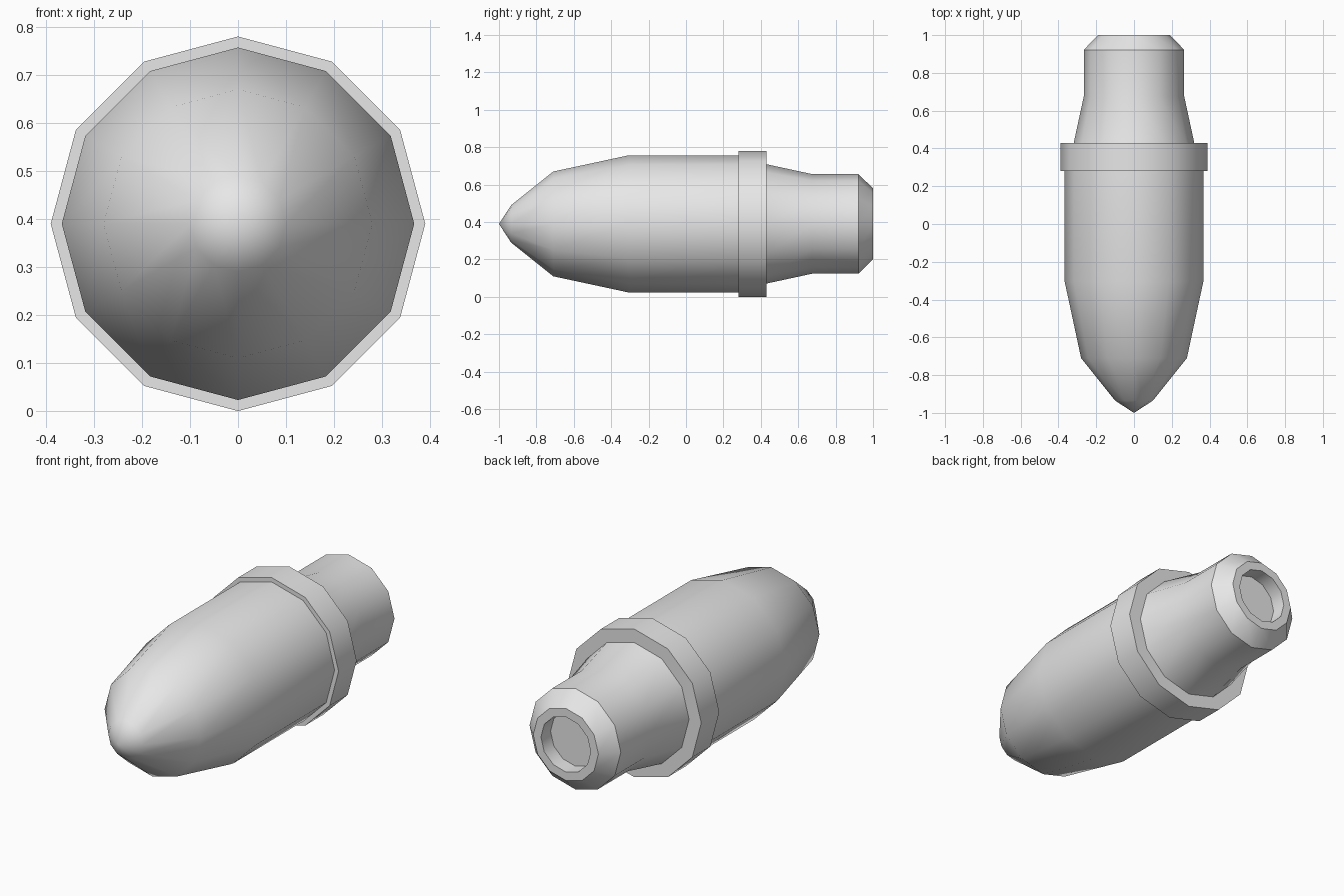
import bpy
import bmesh
import math

if "Cube" in bpy.data.objects:
    bpy.data.objects.remove(bpy.data.objects["Cube"], do_unlink=True)

SIDES = 12
AXIS_Z = 0.39

grey = bpy.data.materials.new("plain grey")
grey.use_nodes = True
grey.diffuse_color = (0.8, 0.8, 0.8, 1)
grey.node_tree.nodes["Principled BSDF"].inputs["Base Color"].default_value = (0.8, 0.8, 0.8, 1)


def turned_part(name, profile):
    """Turn a (y, radius) profile about the y axis; zero radius closes to a point."""
    bm = bmesh.new()
    rings = []
    for y, r in profile:
        count = SIDES if r > 0 else 1
        angles = [2 * math.pi * k / SIDES for k in range(count)]
        rings.append([bm.verts.new((r * math.cos(a), y, r * math.sin(a))) for a in angles])
    for a, b in zip(rings, rings[1:]):
        for k in range(SIDES):
            n = (k + 1) % SIDES
            corners = [a[k % len(a)], b[k % len(b)], b[n % len(b)], a[n % len(a)]]
            bm.faces.new(list(dict.fromkeys(corners)))
    mesh = bpy.data.meshes.new(name)
    bm.to_mesh(mesh)
    bm.free()
    mesh.materials.append(grey)
    obj = bpy.data.objects.new(name, mesh)
    obj.location.z = AXIS_Z
    bpy.context.collection.objects.link(obj)
    # Smooth round the sides, crisp at collar and rim
    bpy.ops.object.select_all(action='DESELECT')
    obj.select_set(True)
    bpy.context.view_layer.objects.active = obj
    bpy.ops.object.shade_smooth_by_angle(angle=math.radians(35))
    return obj


# Pointed front body
turned_part("pointed_body", [(-1, 0), (-0.935, 0.10), (-0.71, 0.28),
                             (-0.305, 0.367), (0.28, 0.367)])
# Raised band round the middle
turned_part("collar", [(0.28, 0.367), (0.28, 0.39), (0.43, 0.39), (0.43, 0.319)])
# Narrow rear with bevelled rim and shallow recess
turned_part("rear_neck", [(0.43, 0.319), (0.675, 0.266), (0.922, 0.266), (1, 0.19),
                          (1, 0.145), (0.92, 0.145), (0.92, 0)])
